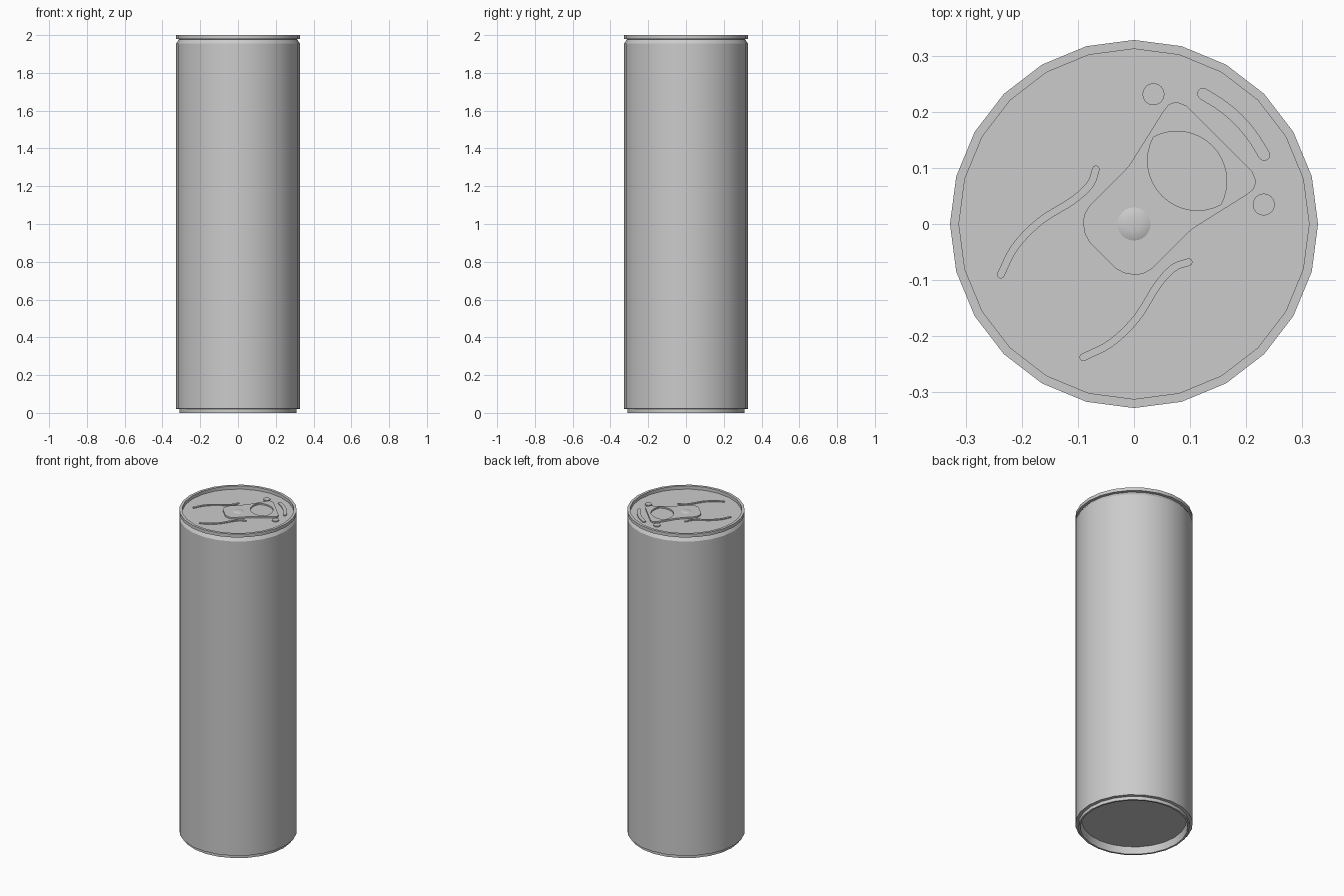
import bpy, bmesh, math
from mathutils import Vector

cube = bpy.data.objects.get("Cube")
if cube:
    bpy.data.objects.remove(cube, do_unlink=True)

SIDES = 24
LID_Z = 1.98   # height of the recessed lid panel

metal = bpy.data.materials.new("aluminium_grey")
metal.use_nodes = True
metal.diffuse_color = (0.6, 0.6, 0.6, 1)
metal.node_tree.nodes["Principled BSDF"].inputs["Base Color"].default_value = (0.6, 0.6, 0.6, 1)


def finish(obj):
    """Assign the metal and smooth the shallow angles."""
    obj.data.materials.clear()
    obj.data.materials.append(metal)
    bpy.ops.object.select_all(action='DESELECT')
    obj.select_set(True)
    bpy.context.view_layer.objects.active = obj
    bpy.ops.object.shade_smooth_by_angle(angle=math.radians(30))


def lathe(name, profile, cap_start=False, cap_end=False, center=(0, 0)):
    """Turn an (r, z) profile around a vertical axis."""
    bm = bmesh.new()
    rings = []
    for r, z in profile:
        rings.append([bm.verts.new((center[0] + r * math.cos(math.tau * i / SIDES),
                                    center[1] + r * math.sin(math.tau * i / SIDES), z))
                      for i in range(SIDES)])
    for lo, hi in zip(rings, rings[1:]):
        for i in range(SIDES):
            j = (i + 1) % SIDES
            bm.faces.new((lo[i], lo[j], hi[j], hi[i]))
    if cap_start:
        bm.faces.new(rings[0][::-1])
    if cap_end:
        bm.faces.new(rings[-1])
    mesh = bpy.data.meshes.new(name)
    bm.to_mesh(mesh)
    bm.free()
    obj = bpy.data.objects.new(name, mesh)
    bpy.context.collection.objects.link(obj)
    finish(obj)
    return obj


def to_xy(u, v):
    """Lid layout frame: u runs along the opening diagonal, v across it."""
    s = math.sqrt(0.5)
    return ((u - v) * s, (u + v) * s)


def plate(name, outlines, z0, z1):
    """Extrude closed (u, v) outlines; inner outlines become holes."""
    curve = bpy.data.curves.new(name, 'CURVE')
    curve.dimensions = '2D'
    curve.fill_mode = 'BOTH'
    curve.extrude = (z1 - z0) / 2
    for pts in outlines:
        sp = curve.splines.new('POLY')
        sp.points.add(len(pts) - 1)
        for p, (u, v) in zip(sp.points, pts):
            p.co = (*to_xy(u, v), 0, 1)
        sp.use_cyclic_u = True
    obj = bpy.data.objects.new(name, curve)
    bpy.context.collection.objects.link(obj)
    bpy.ops.object.select_all(action='DESELECT')
    obj.select_set(True)
    bpy.context.view_layer.objects.active = obj
    bpy.ops.object.convert(target='MESH')
    obj = bpy.context.view_layer.objects.active
    bm = bmesh.new()
    bm.from_mesh(obj.data)
    bmesh.ops.remove_doubles(bm, verts=bm.verts, dist=1e-5)
    bmesh.ops.translate(bm, verts=bm.verts, vec=(0, 0, (z0 + z1) / 2))
    bmesh.ops.recalc_face_normals(bm, faces=bm.faces)
    bm.to_mesh(obj.data)
    bm.free()
    finish(obj)


def smooth_path(pts, steps=4):
    """Catmull-Rom path through the points."""
    p = [Vector(q) for q in pts]
    p = [2 * p[0] - p[1]] + p + [2 * p[-1] - p[-2]]
    out = []
    for a, b, c, d in zip(p, p[1:], p[2:], p[3:]):
        for k in range(steps):
            t = k / steps
            out.append(0.5 * (2 * b + (c - a) * t + (2 * a - 5 * b + 4 * c - d) * t * t
                              + (3 * b - a - 3 * c + d) * t ** 3))
    return out + [p[-2]]


def stroke(pts, half):
    """Outline of a path with width and rounded ends."""
    path = smooth_path(pts)
    n = len(path)
    dirs = [(path[min(i + 1, n - 1)] - path[max(i - 1, 0)]).normalized() for i in range(n)]
    side = [Vector((-d.y, d.x)) * half for d in dirs]

    def cap(c, d, s):
        return [c + s * math.cos(a) + d * half * math.sin(a)
                for a in (math.pi * k / 6 for k in range(1, 6))]
    return ([q + s for q, s in zip(path, side)] + cap(path[-1], dirs[-1], side[-1])
            + [q - s for q, s in zip(path, side)][::-1] + cap(path[0], -dirs[0], -side[0]))


# Can shell: recessed base, wall with neck, rolled rim with lid panel
lathe("base", [(0.292, 0.042), (0.30, 0.0), (0.311, 0.0), (0.311, 0.02)], cap_start=True)
lathe("body", [(0.311, 0.02), (0.328, 0.022), (0.328, 1.955), (0.313, 1.978)])
lathe("lid", [(0.313, 1.978), (0.328, 1.98), (0.328, 2.0), (0.312, 2.0), (0.312, LID_Z)],
      cap_end=True)

# Pull tab with a lens-shaped finger hole
half_tab = [(-0.079, 0.034), (-0.074, 0.05), (-0.064, 0.064), (-0.052, 0.074), (-0.034, 0.079),
            (0.055, 0.079), (0.069, 0.08), (0.178, 0.105), (0.195, 0.107), (0.208, 0.1),
            (0.215, 0.083)]
tab_outline = half_tab + [(u, -v) for u, v in reversed(half_tab)]
R, OFFSET, MID = 0.0888, 0.0258, 0.134
sweep = math.acos(OFFSET / R)
front_arc = [(MID - OFFSET + R * math.cos(a), R * math.sin(a))
             for a in (sweep * (k / 8 - 1) for k in range(17))]
hole = front_arc + [(2 * MID - u, v) for u, v in front_arc[-2:0:-1]]
plate("pull_tab", [tab_outline, hole], LID_Z, LID_Z + 0.009)

# Low rivet dome on the tab
lathe("rivet", [(0.03, LID_Z + 0.0088), (0.024, LID_Z + 0.0115), (0.012, LID_Z + 0.0135)],
      cap_end=True)

# Embossed lid details, mirrored across the diagonal
s_curve = [(0.021, 0.117), (-0.006, 0.105), (-0.049, 0.107), (-0.115, 0.122),
           (-0.179, 0.121), (-0.232, 0.104)]
for sign, tag in ((1, "a"), (-1, "b")):
    plate("lid_rib_" + tag, [stroke([(u, sign * v) for u, v in s_curve], 0.0067)],
          LID_Z - 0.001, LID_Z + 0.005)
    lathe("lid_button_" + tag, [(0.0195, LID_Z - 0.001), (0.0195, LID_Z + 0.006)],
          cap_end=True, center=to_xy(0.188, sign * 0.139))
plate("opening_rib", [stroke([(0.251, 0.077), (0.26, 0.038), (0.263, 0.0),
                              (0.26, -0.038), (0.251, -0.077)], 0.0105)],
      LID_Z - 0.001, LID_Z + 0.005)
